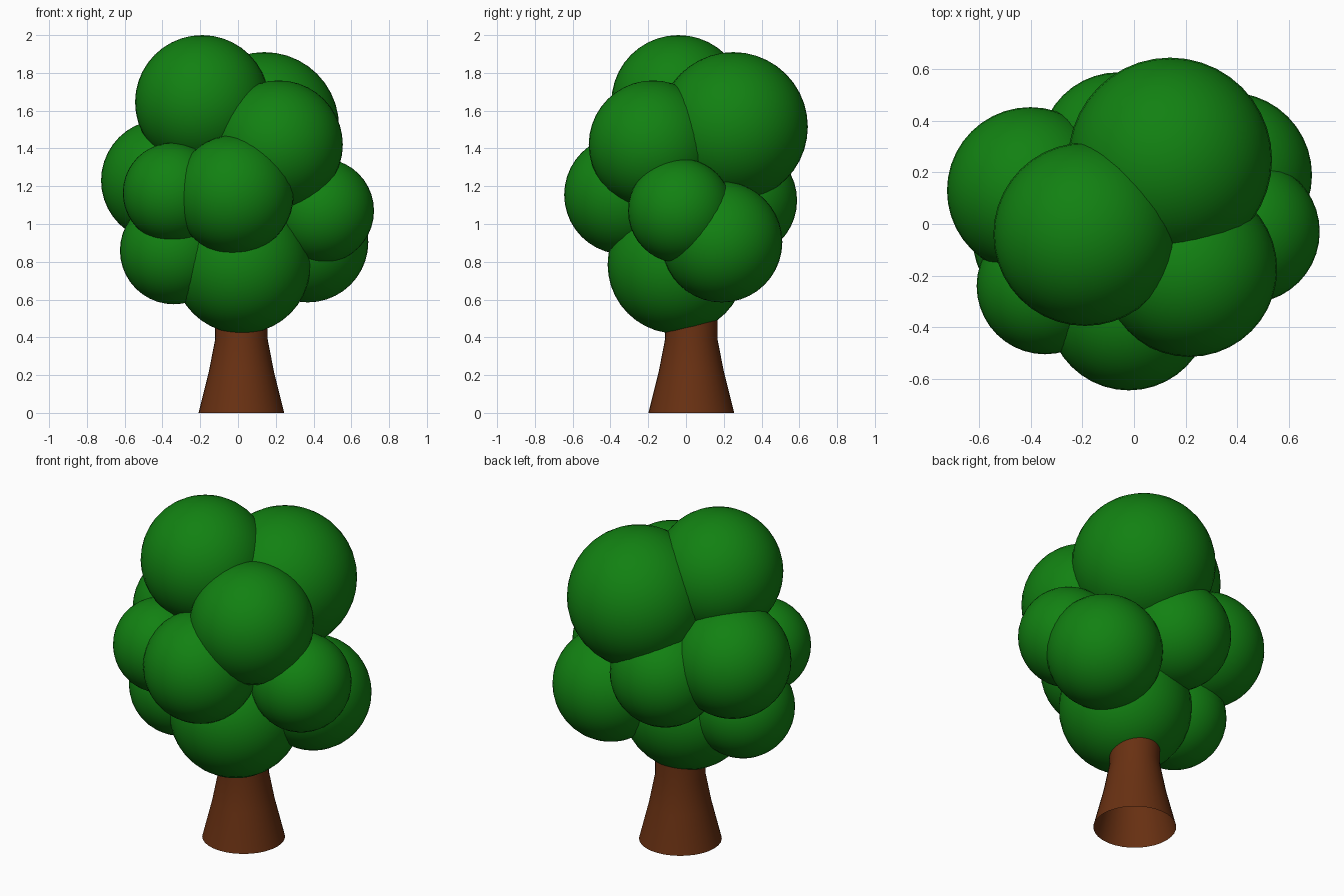
import bpy
import bmesh
from math import cos, sin, tau, radians

cube = bpy.data.objects.get("Cube")
if cube:
    bpy.data.objects.remove(cube, do_unlink=True)


def make_material(name, rgb):
    mat = bpy.data.materials.new(name)
    mat.use_nodes = True
    color = (*rgb, 1.0)
    mat.diffuse_color = color
    bsdf = mat.node_tree.nodes["Principled BSDF"]
    bsdf.inputs["Base Color"].default_value = color
    bsdf.inputs["Roughness"].default_value = 0.8
    return mat


def finish(name, bm, mat, location):
    bmesh.ops.recalc_face_normals(bm, faces=bm.faces)
    mesh = bpy.data.meshes.new(name)
    bm.to_mesh(mesh)
    bm.free()
    mesh.materials.append(mat)
    obj = bpy.data.objects.new(name, mesh)
    obj.location = location
    bpy.context.collection.objects.link(obj)
    bpy.ops.object.select_all(action="DESELECT")
    obj.select_set(True)
    bpy.context.view_layer.objects.active = obj
    bpy.ops.object.shade_smooth_by_angle(angle=radians(40))
    return obj


def leaf_ball(name, center, radius):
    bm = bmesh.new()
    bmesh.ops.create_uvsphere(bm, u_segments=40, v_segments=20, radius=radius)
    return finish(name, bm, leaf_green, center)


def lathe(name, profile, mat, location, sides=32):
    bm = bmesh.new()
    rings = [[bm.verts.new((r * cos(tau * i / sides), r * sin(tau * i / sides), z))
              for i in range(sides)] for r, z in profile]
    for low, high in zip(rings, rings[1:]):
        for i in range(sides):
            j = (i + 1) % sides
            bm.faces.new((low[i], low[j], high[j], high[i]))
    return finish(name, bm, mat, location)


leaf_green = make_material("leaf green", (0.006, 0.22, 0.006))
bark_brown = make_material("bark brown", (0.14, 0.03, 0.006))

# Trunk: flared, hollow tube that ends inside the foliage
lathe("trunk", [(0.227, 0), (0.172, 0.22), (0.139, 0.39), (0.139, 0.56)],
      bark_brown, (0.018, 0.028, 0))

# Foliage: overlapping balls, each with a centre and a radius
foliage = {
    "crown_top": ((-0.19, -0.04, 1.645), 0.355),
    "crown_back": ((0.14, 0.25, 1.515), 0.395),
    "crown_front": ((0.215, -0.175, 1.42), 0.34),
    "middle_front": ((-0.02, -0.33, 1.155), 0.315),
    "middle_front_right": ((-0.345, -0.24, 1.165), 0.265),
    "middle_right": ((-0.402, 0.13, 1.23), 0.323),
    "middle_left": ((0.443, -0.03, 1.07), 0.277),
    "middle_back": ((-0.06, 0.283, 1.125), 0.305),
    "lower_right": ((-0.34, -0.06, 0.86), 0.285),
    "lower_left": ((0.37, 0.19, 0.905), 0.32),
    "lower_center": ((0.02, -0.05, 0.785), 0.365),
}
for part, (center, radius) in foliage.items():
    leaf_ball("foliage_" + part, center, radius)
